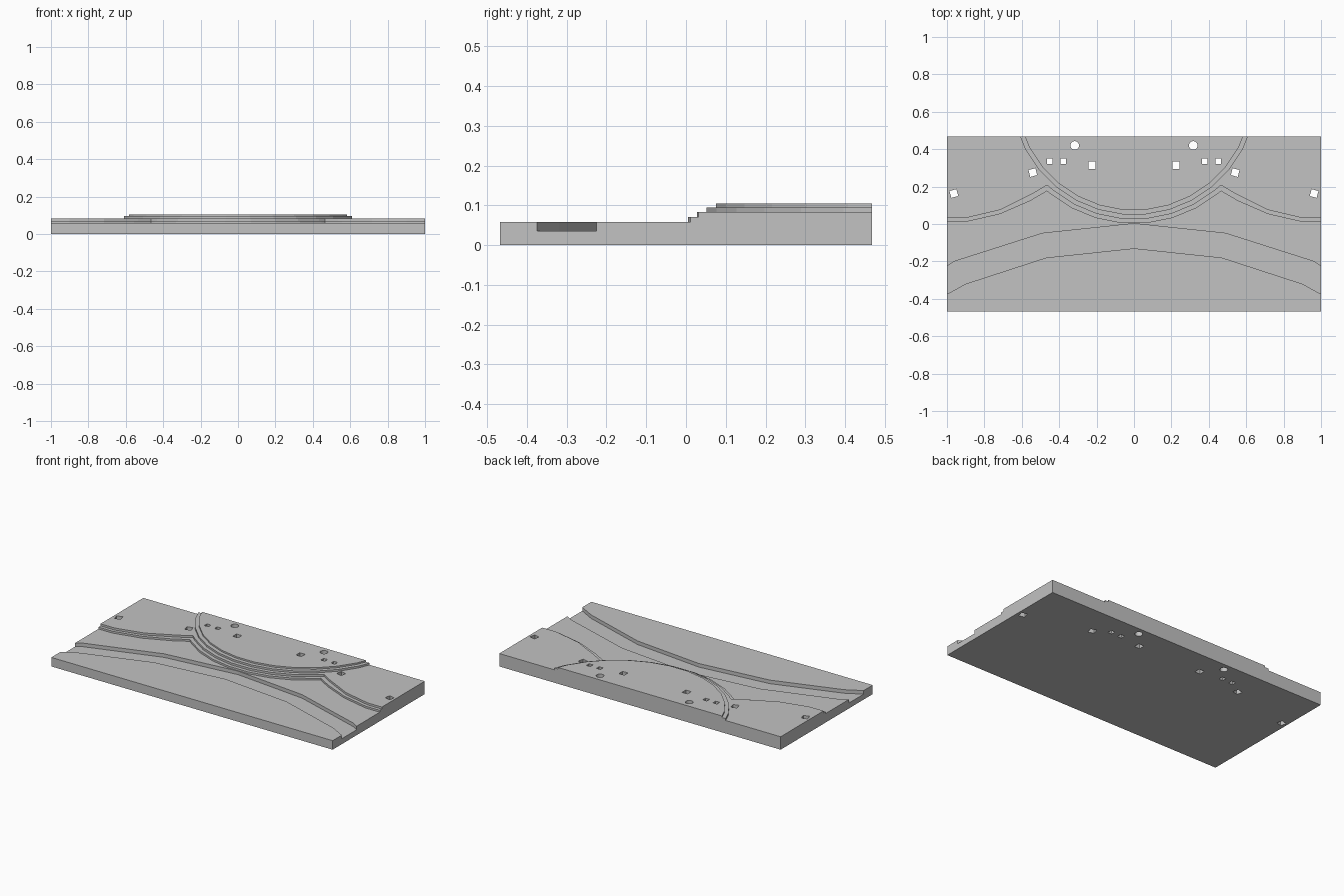
import bpy, bmesh
from math import sin, cos, pi, radians
from mathutils import Matrix

cube = bpy.data.objects.get("Cube")
if cube:
    bpy.data.objects.remove(cube, do_unlink=True)

W, D, H = 1.0, 0.4675, 0.105      # half width, half depth, full height
OUT = 1.1                         # cutters reach past the board

stone = bpy.data.materials.new("plain grey")
stone.use_nodes = True
grey = (0.54, 0.54, 0.54, 1)
stone.diffuse_color = grey
stone.node_tree.nodes["Principled BSDF"].inputs["Base Color"].default_value = grey


def prism(name, outline, z0, z1):
    """Extrude a flat outline from z0 to z1."""
    bm = bmesh.new()
    face = bm.faces.new([bm.verts.new((x, y, z0)) for x, y in outline])
    top = bmesh.ops.extrude_face_region(bm, geom=[face])["geom"]
    moved = [v for v in top if isinstance(v, bmesh.types.BMVert)]
    bmesh.ops.translate(bm, verts=moved, vec=(0, 0, z1 - z0))
    bmesh.ops.recalc_face_normals(bm, faces=bm.faces)
    mesh = bpy.data.meshes.new(name)
    bm.to_mesh(mesh)
    bm.free()
    obj = bpy.data.objects.new(name, mesh)
    mesh.materials.append(stone)
    bpy.context.collection.objects.link(obj)
    return obj


def cut(target, outline, z0, z1):
    """Remove a prism from the target."""
    cutter = prism("cutter", outline, z0, z1)
    cutter.hide_render = True
    mod = target.modifiers.new("cut", "BOOLEAN")
    mod.operation = "DIFFERENCE"
    mod.solver = "EXACT"
    mod.object = cutter
    bpy.context.view_layer.objects.active = target
    bpy.ops.object.modifier_apply(modifier=mod.name)
    bpy.data.objects.remove(cutter, do_unlink=True)


def mirrored(half):
    """Complete a left-to-centre line with its mirror image."""
    return half + [(-x, y) for x, y in reversed(half) if x != 0]


def arc(front_y, reach):
    """Left half of a 32-sided ring whose flat front edge is at front_y."""
    centre = 0.706
    radius = (centre - front_y) / cos(pi / 32)
    angles = [(2 * i + 1) * pi / 32 for i in reversed(range(7))]
    pts = [(-radius * sin(a), centre - radius * cos(a)) for a in angles]
    return [p for p in pts if -p[0] < reach]


def regular(x, y, radius, sides, turn):
    return [(x + radius * cos(turn + 2 * pi * i / sides),
             y + radius * sin(turn + 2 * pi * i / sides)) for i in range(sides)]


board = prism("terraced_board", [(-W, -D), (W, -D), (W, D), (-W, D)], 0, H)

# Upper round terraces: clear everything outside each ring
frame = [(OUT, 0.6), (OUT, -0.6), (-OUT, -0.6), (-OUT, 0.6)]
for front_y, z in ((0.076, 0.095), (0.052, 0.083)):
    cut(board, mirrored(arc(front_y, 1)) + frame, z, 0.3)

# Lower terraces: side banks that meet the ring in a peak
front = [(OUT, -0.6), (-OUT, -0.6)]
bank_upper = [(-OUT, 0.032), (-0.9, 0.032), (-0.717, 0.075),
              (-0.535, 0.166), (-0.465, 0.208)]
bank_lower = [(-OUT, 0.011), (-0.9, 0.011), (-0.717, 0.053),
              (-0.556, 0.123), (-0.465, 0.176)]
for bank, front_y, z in ((bank_upper, 0.028, 0.07), (bank_lower, 0.005, 0.058)):
    cut(board, mirrored(bank + arc(front_y, 0.45)) + front, z, 0.3)

# River channel
back_edge = [(-OUT, -0.287), (-0.96, -0.2), (-0.49, -0.05), (0, 0.002)]
front_edge = [(-OUT, -0.43), (-0.9, -0.32), (-0.47, -0.18), (0, -0.13)]
cut(board, mirrored(back_edge) + mirrored(front_edge)[::-1], 0.035, 0.3)

# Through holes, the same on both sides: x, y, radius, sides, tilt
holes = [(0.317, 0.42, 0.023, 24, 0),
         (0.45, 0.335, 0.02, 4, 0),
         (0.378, 0.335, 0.02, 4, 0),
         (0.225, 0.314, 0.027, 4, 0),
         (0.541, 0.275, 0.027, 4, -15),
         (0.963, 0.163, 0.027, 4, -15)]
for x, y, r, n, tilt in holes:
    for side in (1, -1):
        turn = pi / 4 + side * radians(tilt)
        cut(board, regular(side * x, y, r, n, turn), -0.1, 0.3)
